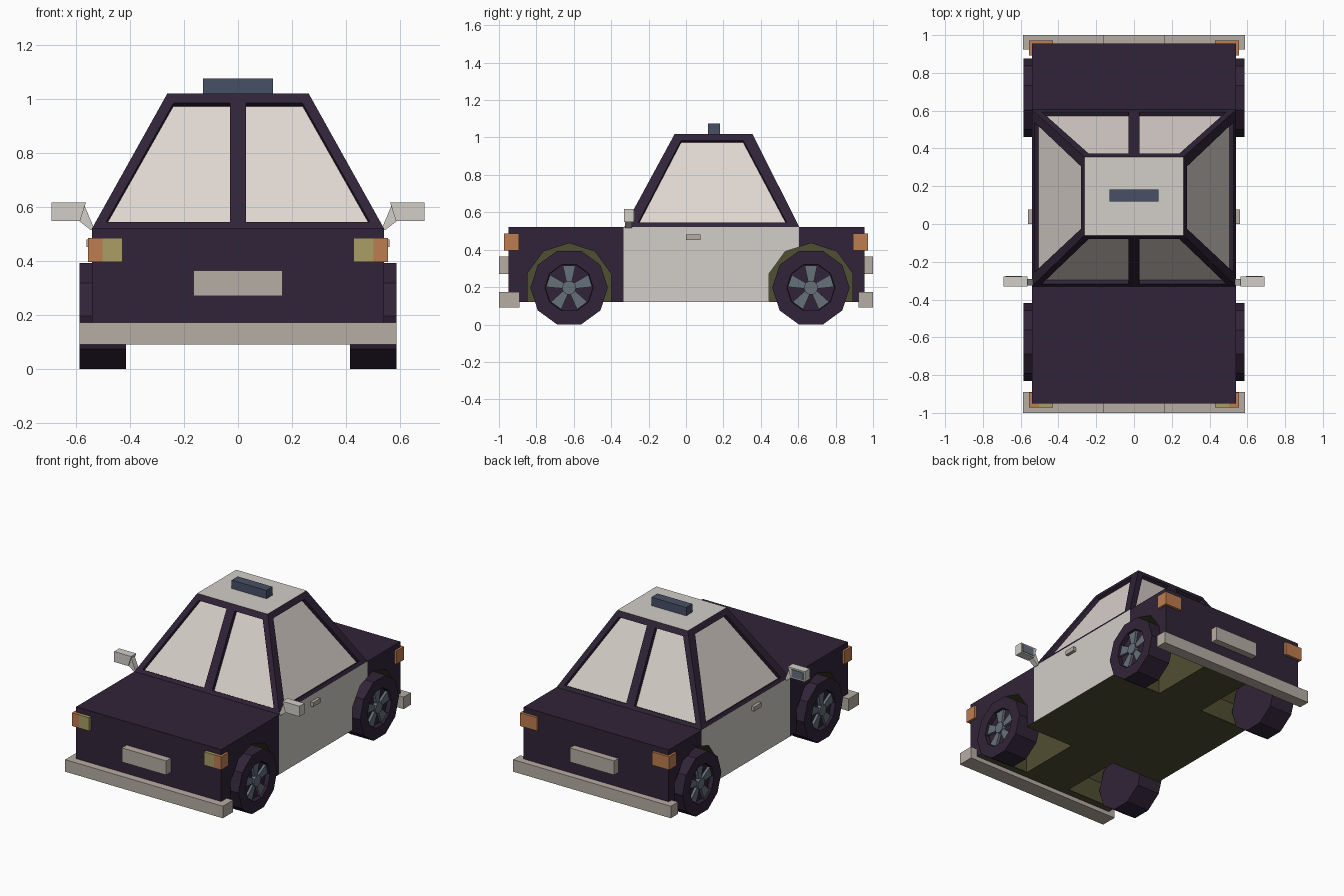
import bpy, bmesh, math
from mathutils import Vector

if "Cube" in bpy.data.objects:
    bpy.data.objects.remove(bpy.data.objects["Cube"])


def mat(name, r, g, b):
    m = bpy.data.materials.new(name)
    m.diffuse_color = [((c / 255 + 0.055) / 1.055) ** 2.4 for c in (r, g, b)] + [1]
    m.use_nodes = True
    m.node_tree.nodes["Principled BSDF"].inputs["Base Color"].default_value = m.diffuse_color
    return m


PAINT = mat("dark purple paint", 48, 36, 56)
UNDER = mat("olive underside", 80, 78, 50)
WHITE = mat("white panel", 210, 206, 200)
GLASS = mat("pale window", 222, 214, 208)
TRIM = mat("beige trim", 182, 173, 164)
BLUE = mat("blue light", 70, 80, 102)
STEEL = mat("blue grey steel", 102, 112, 122)
ORANGE = mat("orange lamp", 190, 124, 80)
YELLOW = mat("yellow lamp", 170, 157, 100)


def finish(bm, name, *mats):
    bmesh.ops.recalc_face_normals(bm, faces=bm.faces)
    me = bpy.data.meshes.new(name)
    bm.to_mesh(me)
    bm.free()
    for m in mats:
        me.materials.append(m)
    ob = bpy.data.objects.new(name, me)
    bpy.context.collection.objects.link(ob)
    return ob


def add_prism(bm, pts, a, b, axis="x"):
    """Extrude a profile along x (points are y, z) or along y (points are x, z)."""
    put = (lambda p, t: (t, p[0], p[1])) if axis == "x" else (lambda p, t: (p[0], t, p[1]))
    lo = [bm.verts.new(put(p, a)) for p in pts]
    hi = [bm.verts.new(put(p, b)) for p in pts]
    n = len(pts)
    for i in range(n):
        j = (i + 1) % n
        bm.faces.new((lo[i], lo[j], hi[j], hi[i]))
    bm.faces.new(lo)
    return bm.faces.new(hi)


def prism(name, m, pts, a, b, axis="x"):
    bm = bmesh.new()
    add_prism(bm, pts, a, b, axis)
    return finish(bm, name, m)


def box(name, m, x, y, z):
    return prism(name, m, [(y[0], z[0]), (y[1], z[0]), (y[1], z[1]), (y[0], z[1])], x[0], x[1])


def ring(cy, cz, r, n, start=0):
    return [(cy + r * math.cos(math.radians(start) + math.tau * i / n),
             cz + r * math.sin(math.radians(start) + math.tau * i / n)) for i in range(n)]


SIDES = (("right", 1), ("left", -1))
AXLES = (("front", -0.625), ("rear", 0.668))
DOOR0, DOOR1 = -0.333, 0.604

# Lower body: box cut at the door edges, wheel arches removed
bm = bmesh.new()
add_prism(bm, [(-0.95, 0.12), (0.955, 0.12), (0.955, 0.522), (-0.95, 0.522)], -0.54, 0.54)
for y in (DOOR0, DOOR1):
    bmesh.ops.bisect_plane(bm, geom=bm.verts[:] + bm.edges[:] + bm.faces[:],
                           plane_co=(0, y, 0), plane_no=(0, 1, 0))
body = finish(bm, "body")
bpy.context.view_layer.objects.active = body
for end, cy in AXLES:
    for side, s in SIDES:
        cutter = prism("arch_cutter", UNDER, ring(cy, 0.2, 0.235, 10, 18), s * 0.17, s * 0.7)
        cutter.hide_render = True
        mod = body.modifiers.new("arch", "BOOLEAN")
        mod.operation, mod.solver, mod.object = "DIFFERENCE", "EXACT", cutter
        bpy.ops.object.modifier_apply(modifier=mod.name)
        bpy.data.objects.remove(cutter)
body.data.materials.clear()
for m in (PAINT, UNDER, WHITE):
    body.data.materials.append(m)
for f in body.data.polygons:
    c = f.center
    ys = [body.data.vertices[v].co.y for v in f.vertices]
    outer_side = abs(f.normal.x) > 0.9 and abs(c.x) > 0.535
    f.material_index = 0
    if outer_side:
        if min(ys) > DOOR0 - 0.01 and max(ys) < DOOR1 + 0.01:
            f.material_index = 2
    elif c.z < 0.5 and -0.945 < c.y < 0.95:
        f.material_index = 1

# Cabin: four sloping walls with recessed windows, pale roof
bm = bmesh.new()
Z0, Z1 = 0.522, 1.02
LOW = (0.54, -0.33, 0.605)
TOP = (0.262, -0.06, 0.355)


def wall(a, b, c, d, low, high):
    """Quad a-b (bottom), c-d (top), with window limits along the bottom and top."""
    a, b, c, d = map(Vector, (a, b, c, d))
    point = lambda u, v: a.lerp(b, u).lerp(d.lerp(c, u), v)
    inner = [point(low[0], 0.045), point(low[1], 0.045), point(high[1], 0.93), point(high[0], 0.93)]
    n = (b - a).cross(d - a).normalized()
    if n.dot(a.lerp(c, 0.5) - Vector((0, 0.14, 0.7))) < 0:
        n = -n
    loops = [[bm.verts.new(p) for p in q] for q in
             ((a, b, c, d), inner, [p - n * 0.025 for p in inner])]
    for o, i in zip(loops, loops[1:]):
        for k in range(4):
            j = (k + 1) % 4
            bm.faces.new((o[k], o[j], i[j], i[k]))
    bm.faces.new(loops[2]).material_index = 1


for s in (1, -1):
    wall((s * LOW[0], LOW[1], Z0), (s * LOW[0], LOW[2], Z0), (s * TOP[0], TOP[2], Z1),
         (s * TOP[0], TOP[1], Z1), (0.068, 0.94), (0.117, 0.852))
    for k in (1, 2):
        wall((0, LOW[k], Z0), (s * LOW[0], LOW[k], Z0), (s * TOP[0], TOP[k], Z1),
             (0, TOP[k], Z1), (0.057, 0.926), (0.106, 0.85))
roof = bm.faces.new([bm.verts.new((x, y, Z1)) for x, y in
                     ((-TOP[0], TOP[1]), (0, TOP[1]), (TOP[0], TOP[1]),
                      (TOP[0], TOP[2]), (0, TOP[2]), (-TOP[0], TOP[2]))])
bmesh.ops.inset_individual(bm, faces=[roof], thickness=0.008)
roof.material_index = 2
bmesh.ops.remove_doubles(bm, verts=bm.verts, dist=0.0005)
finish(bm, "cabin", PAINT, GLASS, WHITE)

# Roof light bar, bumpers, plates
box("roof_light_bar", BLUE, (-0.13, 0.13), (0.118, 0.183), (1.015, 1.076))
box("front_bumper", TRIM, (-0.587, 0.587), (-1.0, -0.89), (0.092, 0.173))
box("rear_bumper", TRIM, (-0.587, 0.587), (0.923, 1.0), (0.092, 0.173))
box("front_plate", TRIM, (-0.165, 0.165), (-1.0, -0.945), (0.27, 0.365))
box("rear_plate", TRIM, (-0.165, 0.165), (0.95, 1.0), (0.27, 0.365))

for side, s in SIDES:
    # Lamps
    lamp_z = (0.397, 0.486)
    box(side + "_headlight", YELLOW, (s * 0.428, s * 0.502), (-0.972, -0.893), lamp_z)
    box(side + "_indicator", ORANGE, (s * 0.502, s * 0.555), (-0.972, -0.893), lamp_z)
    box(side + "_tail_light", ORANGE, (s * 0.428, s * 0.555), (0.893, 0.972), lamp_z)

    # Door handle
    box(side + "_door_handle", TRIM, (s * 0.535, s * 0.561), (0.0, 0.077), (0.452, 0.481))

    # Wing mirror: arm, housing, glass
    prism(side + "_mirror_arm", WHITE,
          [(s * x, z) for x, z in ((0.53, 0.515), (0.545, 0.515), (0.59, 0.55), (0.57, 0.61))],
          -0.325, -0.29, "y")
    prism(side + "_mirror", WHITE,
          [(s * x, z) for x, z in ((0.585, 0.548), (0.69, 0.548), (0.69, 0.618), (0.563, 0.618))],
          -0.332, -0.278, "y")
    box(side + "_mirror_glass", STEEL, (s * 0.592, s * 0.681), (-0.28, -0.274), (0.557, 0.609))

    for end, cy in AXLES:
        # Wheel with a recessed outer face
        cz = 0.197
        bm = bmesh.new()
        cap = add_prism(bm, ring(cy, cz, 0.207, 10), s * 0.415, s * 0.586)
        bmesh.ops.recalc_face_normals(bm, faces=bm.faces)
        bmesh.ops.inset_individual(bm, faces=[cap], thickness=0.078)
        bmesh.ops.inset_individual(bm, faces=[cap], thickness=0.002, depth=-0.03)
        finish(bm, f"{end}_{side}_wheel", PAINT)

        # Five flared spokes and a hub
        bm = bmesh.new()
        add_prism(bm, ring(cy, cz, 0.038, 10), s * 0.55, s * 0.582)
        for k in range(5):
            t = math.radians(90 + 72 * k)
            spoke = [(0.025, -0.014), (0.119, -0.034), (0.119, 0.034), (0.025, 0.014)]
            add_prism(bm, [(cy + r * math.cos(t) - w * math.sin(t),
                            cz + r * math.sin(t) + w * math.cos(t)) for r, w in spoke],
                      s * 0.55, s * 0.573)
        finish(bm, f"{end}_{side}_rim", STEEL)
